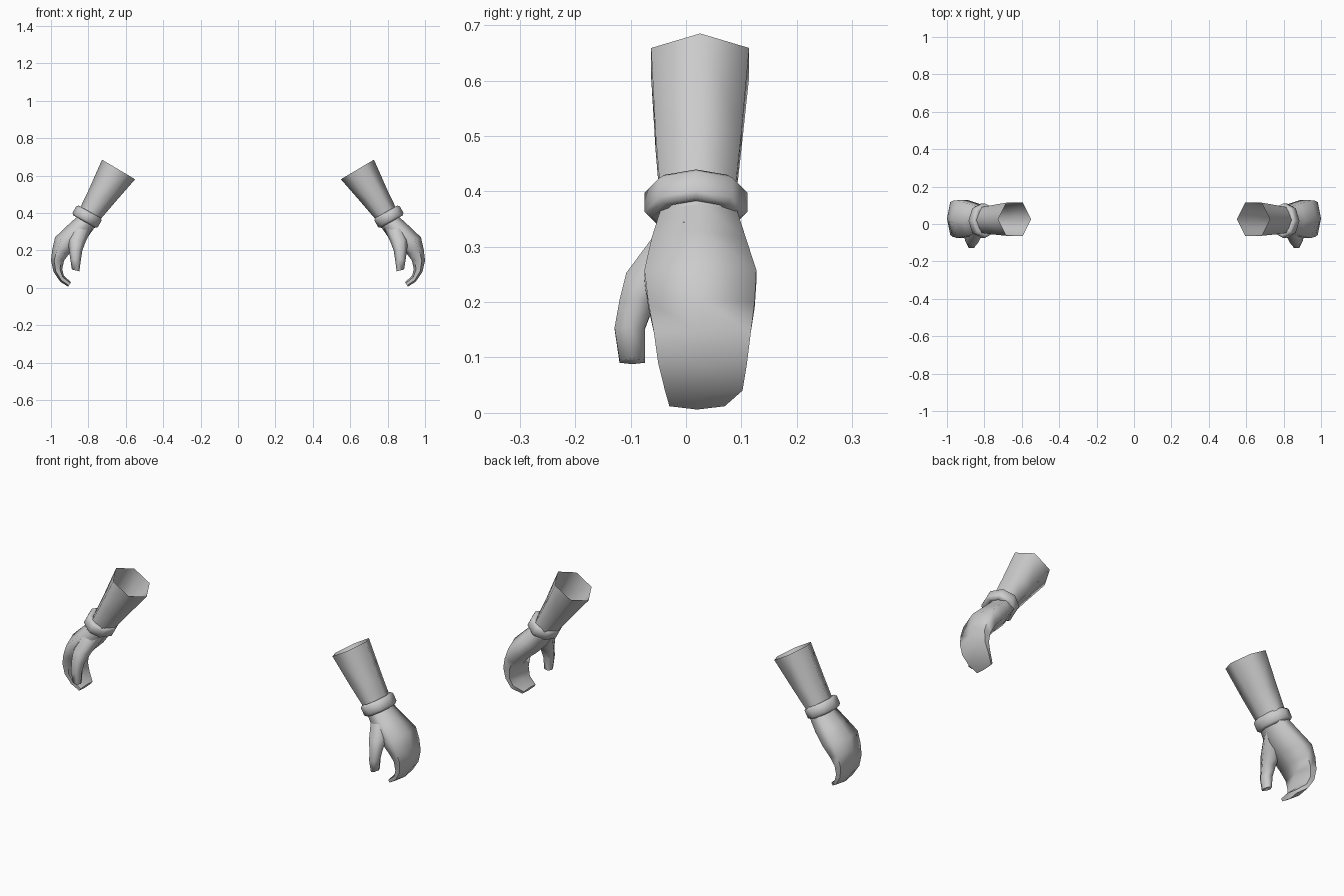
import bpy, bmesh, math

if "Cube" in bpy.data.objects:
    bpy.data.objects.remove(bpy.data.objects["Cube"])

grey = bpy.data.materials.new("plain grey")
grey.diffuse_color = (0.6, 0.6, 0.6, 1)
grey.use_nodes = True
grey.node_tree.nodes["Principled BSDF"].inputs["Base Color"].default_value = grey.diffuse_color


def section(outer, inner, y0, y1, n=6):
    """Ring spanning outer to inner (x, z) points and y0 to y1."""
    top = max(math.sin(2 * math.pi * k / n) for k in range(n))
    ring = []
    for k in range(n):
        a = 2 * math.pi * k / n
        t = (1 - math.cos(a)) / 2
        ring.append((outer[0] + (inner[0] - outer[0]) * t,
                     (y0 + y1) / 2 + (y1 - y0) / 2 * math.sin(a) / top,
                     outer[1] + (inner[1] - outer[1]) * t))
    return ring


def loft(name, rings, cap_end=False, closed=False):
    """Skin the rings, then mirror the part to the other arm."""
    bm = bmesh.new()
    loops = [[bm.verts.new(p) for p in r] for r in rings]
    pairs = list(zip(loops, loops[1:]))
    if closed:
        pairs.append((loops[-1], loops[0]))
    for a, b in pairs:
        n = len(a)
        for k in range(n):
            bm.faces.new((a[k], a[(k + 1) % n], b[(k + 1) % n], b[k]))
    if cap_end:
        bm.faces.new(loops[-1])
    bmesh.ops.recalc_face_normals(bm, faces=bm.faces)
    mesh = bpy.data.meshes.new(name)
    bm.to_mesh(mesh)
    bm.free()
    mesh.materials.append(grey)
    obj = bpy.data.objects.new(name, mesh)
    bpy.context.collection.objects.link(obj)
    bpy.ops.object.select_all(action='DESELECT')
    obj.select_set(True)
    bpy.context.view_layer.objects.active = obj
    bpy.ops.object.shade_smooth_by_angle(angle=math.radians(75))
    obj.modifiers.new("other arm", 'MIRROR').use_mirror_merge = False
    return obj


# Open forearm, flaring towards the elbow
loft("forearm", [
    section((0.727, 0.685), (0.55, 0.58), -0.063, 0.114),
    section((0.80, 0.52), (0.655, 0.46), -0.055, 0.10),
    section((0.853, 0.41), (0.745, 0.355), -0.046, 0.088),
    section((0.865, 0.37), (0.765, 0.32), -0.046, 0.09),
])

# Mitten hand curling inwards
loft("hand", [
    section((0.860, 0.380), (0.765, 0.325), -0.046, 0.092),
    section((0.915, 0.330), (0.800, 0.275), -0.062, 0.108),
    section((0.978, 0.270), (0.855, 0.222), -0.075, 0.127),
    section((0.993, 0.205), (0.900, 0.185), -0.068, 0.124),
    section((1.000, 0.145), (0.930, 0.145), -0.058, 0.117),
    section((0.986, 0.085), (0.940, 0.100), -0.050, 0.110),
    section((0.950, 0.032), (0.932, 0.065), -0.038, 0.102),
    section((0.908, 0.006), (0.893, 0.030), -0.030, 0.070),
], cap_end=True)

# Thumb in front of the palm
loft("thumb", [
    section((0.885, 0.345), (0.780, 0.315), -0.045, 0.040),
    section((0.908, 0.255), (0.815, 0.245), -0.108, -0.010),
    section((0.904, 0.205), (0.832, 0.200), -0.120, -0.055),
    section((0.897, 0.155), (0.840, 0.150), -0.129, -0.074),
    section((0.888, 0.098), (0.848, 0.088), -0.120, -0.074),
], cap_end=True)

# Wristband: chamfered octagonal ring around the tilted wrist axis
ax, az = 0.49, -0.87
cx, cz = 0.807, 0.380
band = []
for r, h in [(0.052, -0.026), (0.068, -0.030), (0.078, -0.020),
             (0.078, 0.020), (0.068, 0.030), (0.052, 0.026)]:
    mx, mz = cx + ax * h, cz + az * h
    w = r * 1.19
    band.append(section((mx - az * r, mz + ax * r), (mx + az * r, mz - ax * r),
                        0.018 - w, 0.018 + w, 8))
loft("wristband", band, closed=True)
